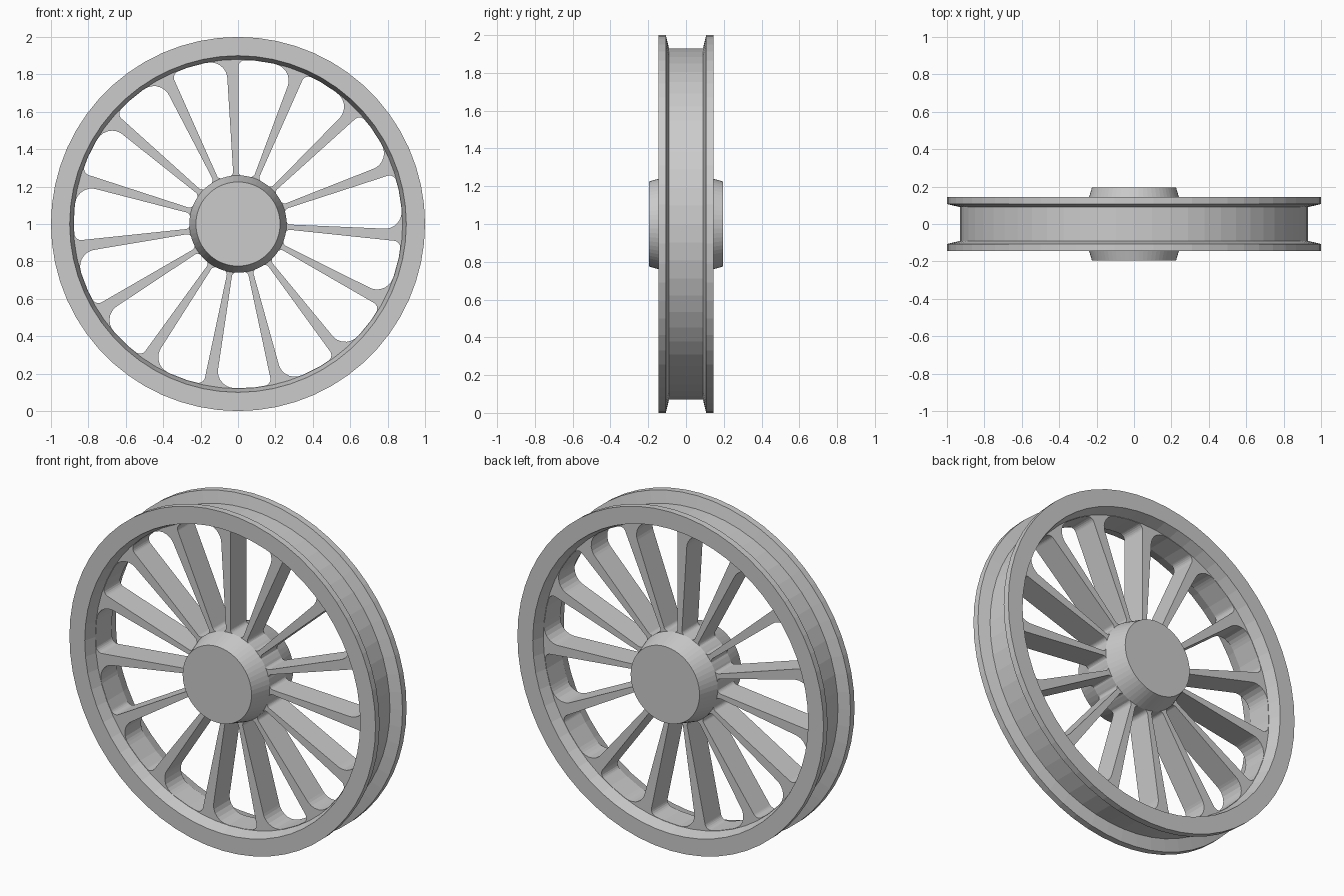
import bpy, bmesh
from math import sin, cos, tan, pi, radians
from mathutils import Vector, Matrix

if "Cube" in bpy.data.objects:
    bpy.data.objects.remove(bpy.data.objects["Cube"])

SIDES = 60
SPOKES = 15
CENTRE = Vector((0, 0, 1))


def link(name, mesh):
    ob = bpy.data.objects.new(name, mesh)
    bpy.context.collection.objects.link(ob)
    ob.location = CENTRE
    return ob


def revolve(name, profile, closed):
    """Turn (radius, y) points around the y axis."""
    bm = bmesh.new()
    rings = []
    for r, y in profile:
        rings.append([bm.verts.new((r * sin(2 * pi * i / SIDES), y, r * cos(2 * pi * i / SIDES)))
                      for i in range(SIDES)])
    pairs = list(zip(rings, rings[1:]))
    if closed:
        pairs.append((rings[-1], rings[0]))
    else:
        bm.faces.new(rings[0])
        bm.faces.new(rings[-1])
    for a, b in pairs:
        for i in range(SIDES):
            j = (i + 1) % SIDES
            bm.faces.new((a[i], a[j], b[j], b[i]))
    bmesh.ops.recalc_face_normals(bm, faces=bm.faces)
    mesh = bpy.data.meshes.new(name)
    bm.to_mesh(mesh)
    bm.free()
    return link(name, mesh)


def rounded(corners, steps=7):
    """Outline through (point, fillet radius) corners."""
    out = []
    n = len(corners)
    for i, (p, r) in enumerate(corners):
        if r == 0:
            out.append(p)
            continue
        u = (corners[i - 1][0] - p).normalized()
        v = (corners[(i + 1) % n][0] - p).normalized()
        half = u.angle(v) / 2
        t = r / tan(half)
        mid = p + (u + v).normalized() * (r / sin(half))
        a, b = p + u * t - mid, p + v * t - mid
        for k in range(steps + 1):
            f = k / steps
            out.append(mid + (a * (1 - f) + b * f).normalized() * r)
    return out


def polar(deg, r):
    return Vector((r * sin(radians(deg)), r * cos(radians(deg))))


def turn(p, deg):
    return Matrix.Rotation(-radians(deg), 2) @ p


# Flanged rim with a groove around the outside
half = [(0.88, 0.075), (0.90, 0.145), (1.0, 0.145), (1.0, 0.107), (0.93, 0.09)]
revolve("rim", half + [(r, -y) for r, y in reversed(half)], True)

# Tapered hub
half = [(0.225, 0.195), (0.26, 0.075)]
revolve("hub", half + [(r, -y) for r, y in reversed(half)], False)

# Spoke plate: disc with lopsided rounded openings
step = 360 / SPOKES
opening = rounded([
    (Vector((0.002, 0.26)), 0.025),
    (Vector((0.002, 0.877)), 0.035),
    (polar(6, 0.878), 0),
    (polar(12.5, 0.878), 0),
    (turn(Vector((-0.063, 0.875)), step), 0.088),
    (turn(Vector((-0.025, 0.26)), step), 0.025),
    (polar(9.5, 0.258), 0),
])
loops = [[polar(i * 360 / SIDES, 0.89) for i in range(SIDES)]]
loops += [[turn(p, i * step) for p in opening] for i in range(SPOKES)]

curve = bpy.data.curves.new("spokes_outline", 'CURVE')
curve.dimensions = '2D'
curve.fill_mode = 'BOTH'
curve.extrude = 0.075
for pts in loops:
    s = curve.splines.new('POLY')
    s.points.add(len(pts) - 1)
    for q, p in zip(s.points, pts):
        q.co = (p.x, p.y, 0, 1)
    s.use_cyclic_u = True
helper = bpy.data.objects.new("spokes_outline", curve)
bpy.context.collection.objects.link(helper)
mesh = bpy.data.meshes.new_from_object(helper.evaluated_get(bpy.context.evaluated_depsgraph_get()))
bpy.data.objects.remove(helper)
mesh.transform(Matrix.Rotation(pi / 2, 4, 'X'))
spokes = link("spokes", mesh)
for poly in mesh.polygons:
    poly.use_smooth = False
